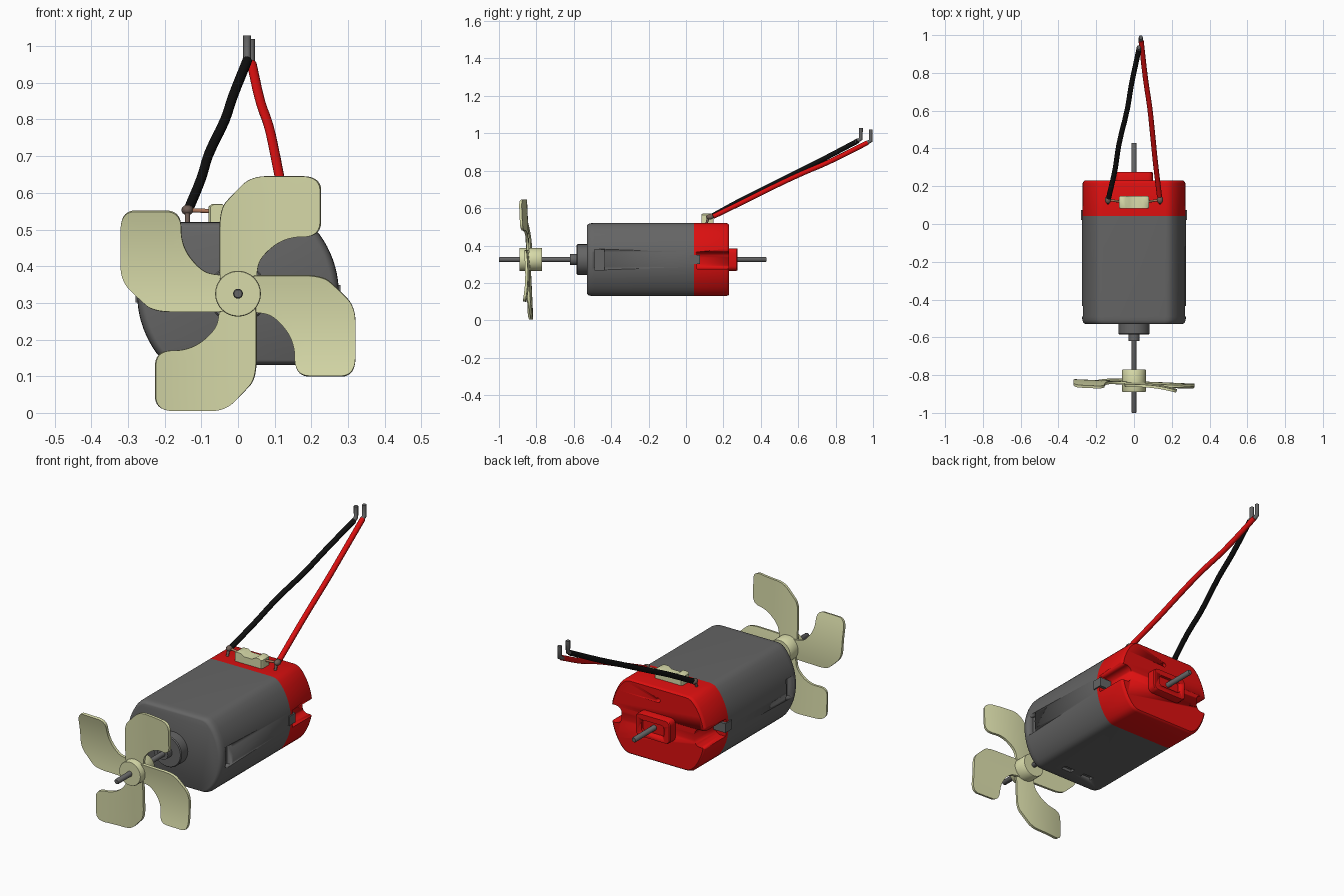
import bpy, bmesh, math
from mathutils import Vector

cube = bpy.data.objects.get("Cube")
if cube:
    bpy.data.objects.remove(cube, do_unlink=True)

AXIS = 0.325  # height of the motor axis


def material(name, rgb):
    m = bpy.data.materials.new(name)
    m.use_nodes = True
    m.diffuse_color = (*rgb, 1)
    node = next(n for n in m.node_tree.nodes if n.type == 'BSDF_PRINCIPLED')
    node.inputs["Base Color"].default_value = (*rgb, 1)
    return m


GREY = material("steel grey", (0.13, 0.13, 0.13))
RED = material("bright red", (0.72, 0.005, 0.005))
CREAM = material("pale cream", (0.69, 0.71, 0.40))
BLACK = material("wire black", (0.005, 0.005, 0.005))
SOLDER = material("dull solder", (0.16, 0.11, 0.09))
COPPER = material("copper", (0.42, 0.18, 0.10))


def activate(ob):
    bpy.ops.object.select_all(action='DESELECT')
    ob.select_set(True)
    bpy.context.view_layer.objects.active = ob


def finish(name, bm, mat, angle=35):
    bmesh.ops.recalc_face_normals(bm, faces=bm.faces)
    me = bpy.data.meshes.new(name)
    bm.to_mesh(me)
    bm.free()
    me.materials.append(mat)
    ob = bpy.data.objects.new(name, me)
    bpy.context.collection.objects.link(ob)
    activate(ob)
    bpy.ops.object.shade_smooth_by_angle(angle=math.radians(angle))
    return ob


def circle(r, n=32):
    return [(r * math.cos(2 * math.pi * i / n), r * math.sin(2 * math.pi * i / n)) for i in range(n)]


def rect(w, h, r=0.0, n=4):
    """Rounded rectangle with half sizes w, h."""
    if r == 0:
        return [(w, -h), (w, h), (-w, h), (-w, -h)]
    pts = []
    for k, (sx, sz) in enumerate([(1, 1), (-1, 1), (-1, -1), (1, -1)]):
        for i in range(n + 1):
            a = math.pi / 2 * (k + i / n)
            pts.append((sx * (w - r) + r * math.cos(a), sz * (h - r) + r * math.sin(a)))
    return pts


def loft(name, profile, rings, mat, x=0, z=AXIS):
    """Stack scaled copies of an x-z profile along y; rings are (y, scale)."""
    bm = bmesh.new()
    loops = [[bm.verts.new((x + px * s, y, z + pz * s)) for px, pz in profile] for y, s in rings]
    n = len(profile)
    for a, b in zip(loops, loops[1:]):
        for i in range(n):
            bm.faces.new((a[i], a[(i + 1) % n], b[(i + 1) % n], b[i]))
    bm.faces.new(loops[0])
    bm.faces.new(loops[-1])
    return finish(name, bm, mat)


def cut(ob, cutter):
    mod = ob.modifiers.new("cut", 'BOOLEAN')
    mod.operation, mod.solver, mod.object = 'DIFFERENCE', 'EXACT', cutter
    activate(ob)
    bpy.ops.object.modifier_apply(modifier=mod.name)
    bpy.data.objects.remove(cutter, do_unlink=True)


def chaikin(pts, times):
    for _ in range(times):
        out = []
        for a, b in zip(pts, pts[1:] + pts[:1]):
            a, b = Vector(a), Vector(b)
            out += [a.lerp(b, 0.25), a.lerp(b, 0.75)]
        pts = out
    return pts


def tube(name, pts, r, mat):
    cu = bpy.data.curves.new(name, 'CURVE')
    cu.dimensions = '3D'
    cu.bevel_depth, cu.bevel_resolution = r, 3
    cu.resolution_u, cu.use_fill_caps = 3, True
    sp = cu.splines.new('BEZIER')
    sp.bezier_points.add(len(pts) - 1)
    for bp, p in zip(sp.bezier_points, pts):
        bp.co = p
        bp.handle_left_type = bp.handle_right_type = 'AUTO'
    cu.materials.append(mat)
    ob = bpy.data.objects.new(name, cu)
    bpy.context.collection.objects.link(ob)
    return ob


# Motor can outline: round sides, flat top and bottom, softened corners
quarter = [(0.275 * math.cos(math.radians(a)), 0.275 * math.sin(math.radians(a))) for a in range(0, 39, 4)]
quarter += [(0.208, 0.177), (0.196, 0.187), (0.181, 0.193), (0.165, 0.195)]
half = quarter + [(-px, pz) for px, pz in reversed(quarter)]
can = half[:-1] + [(-px, -pz) for px, pz in half[:-1]]

body = loft("motor_can", can,
            [(-0.53, 0.93), (-0.527, 0.955), (-0.52, 0.98), (-0.508, 0.995), (-0.49, 1), (0.042, 1)], GREY)
cap = loft("rear_cap", can, [(0.042, 1), (0.215, 1), (0.225, 0.985), (0.23, 0.96)], RED)

# Side windows, side notches and terminals
for side, word in ((1, "left"), (-1, "right")):
    cut(body, loft("window_cutter", rect(0.05, 0.055), [(-0.49, 1), (-0.435, 1)], GREY, side * 0.29))
    cut(cap, loft("notch_cutter", rect(0.075, 0.045, 0.03), [(0.06, 1), (0.26, 1)], RED, side * 0.285, 0.32))
    loft(word + "_terminal", rect(0.04, 0.024), [(0.022, 1), (0.075, 1)], GREY, side * 0.24)
    # Vent slots under the can
    cut(body, loft("vent_cutter", rect(0.03, 0.015), [(-0.45, 1), (-0.42, 1)], GREY, side * 0.06, 0.13))
cut(cap, loft("hole_cutter", circle(0.012, 12), [(0.2, 1), (0.26, 1)], RED, 0, 0.455))

# Bearings and shaft
rear = loft("rear_bearing_housing", rect(0.1, 0.06, 0.025), [(0.22, 1), (0.27, 1), (0.275, 0.96)], RED)
cut(rear, loft("recess_cutter", rect(0.065, 0.03, 0.015), [(0.26, 1), (0.3, 1)], RED))
loft("front_bearing_housing", circle(0.082), [(-0.585, 0.95), (-0.58, 1), (-0.52, 1)], GREY)
loft("front_collar", circle(0.03, 20), [(-0.62, 1), (-0.58, 1)], GREY)
loft("shaft", circle(0.0135, 16), [(-1, 0.8), (-0.996, 1), (0.426, 1), (0.43, 0.8)], GREY)

# Propeller
loft("propeller_hub", circle(0.0625), [(-0.89, 0.97), (-0.887, 1), (-0.773, 1), (-0.77, 0.97)], CREAM)
outline = [(-0.05, 0), (-0.05, 0.12), (-0.05, 0.23), (-0.015, 0.27), (0.035, 0.32), (0.12, 0.32),
           (0.225, 0.32), (0.225, 0.24), (0.225, 0.155), (0.13, 0.155), (0.06, 0.10), (0.05, 0.05), (0.05, 0)]
for k in range(4):
    bm = bmesh.new()
    bm.faces.new([bm.verts.new((u, 0, v)) for u, v in chaikin(outline, 3)])
    for i in range(1, 11):
        for co, no in (((-0.05 + 0.025 * i, 0, 0), (1, 0, 0)), ((0, 0, 0.03 * i), (0, 0, 1))):
            bmesh.ops.bisect_plane(bm, geom=bm.verts[:] + bm.edges[:] + bm.faces[:],
                                   plane_co=co, plane_no=no)
    c, s = math.cos(k * math.pi / 2), math.sin(k * math.pi / 2)
    for v in bm.verts:
        u, w = v.co.x, v.co.z
        x, z = c * u + s * w, c * w - s * u
        # Cupped blade on a slightly tilted disc
        y = -0.841 - 0.7 * (u - 0.05) ** 2 - 0.045 * (x + z)
        v.co = (x, y, AXIS + z)
    blade = finish("propeller_blade_%d" % (k + 1), bm, CREAM, 50)
    mod = blade.modifiers.new("thickness", 'SOLIDIFY')
    mod.thickness, mod.offset = 0.014, 0
    bpy.ops.object.modifier_apply(modifier=mod.name)
    bpy.ops.object.shade_smooth_by_angle(angle=math.radians(50))

# Capacitor with saddle-shaped top, its leads and solder blobs
saddle = [(-0.08, -0.03), (0.08, -0.03), (0.08, 0.018), (0.07, 0.025), (0.045, 0.025), (0.025, 0.012),
          (-0.025, 0.012), (-0.045, 0.025), (-0.07, 0.025), (-0.08, 0.018)]
loft("capacitor", saddle, [(0.083, 0.94), (0.09, 1), (0.14, 1), (0.147, 0.94)], CREAM, 0, 0.545)
for side, word in ((1, "left"), (-1, "right")):
    tube(word + "_capacitor_lead", [(side * 0.07, 0.118, 0.55), (side * 0.138, 0.128, 0.553)], 0.006, COPPER)
    bm = bmesh.new()
    bmesh.ops.create_uvsphere(bm, u_segments=16, v_segments=10, radius=0.016)
    bmesh.ops.scale(bm, vec=(1, 1.3, 0.9), verts=bm.verts)
    bmesh.ops.translate(bm, vec=(side * 0.138, 0.128, 0.553), verts=bm.verts)
    finish(word + "_solder_blob", bm, SOLDER, 60)
    tube(word + "_solder_leg", [(side * 0.138, 0.12, 0.553), (side * 0.138, 0.105, 0.5)], 0.007, SOLDER)

# Wires and bare tips
tube("black_wire", [(-0.135, 0.135, 0.555), (-0.10, 0.29, 0.64), (-0.08, 0.42, 0.705), (-0.035, 0.61, 0.80),
                    (-0.015, 0.73, 0.86), (0.025, 0.92, 0.96)], 0.0135, BLACK)
tube("red_wire", [(0.135, 0.145, 0.555), (0.113, 0.33, 0.645), (0.10, 0.46, 0.71), (0.083, 0.62, 0.785),
                  (0.062, 0.76, 0.845), (0.038, 0.97, 0.95)], 0.0135, RED)
for name, x, y, z in (("black_wire_tip", 0.025, 0.935, 0.965), ("red_wire_tip", 0.036, 0.988, 0.955)):
    tip = tube(name, [(x, y - 0.03, z - 0.012), (x, y, z + 0.005), (x, y, z + 0.064)], 0.011, GREY)
    for bp in tip.data.splines[0].bezier_points:
        bp.handle_left_type = bp.handle_right_type = 'VECTOR'
